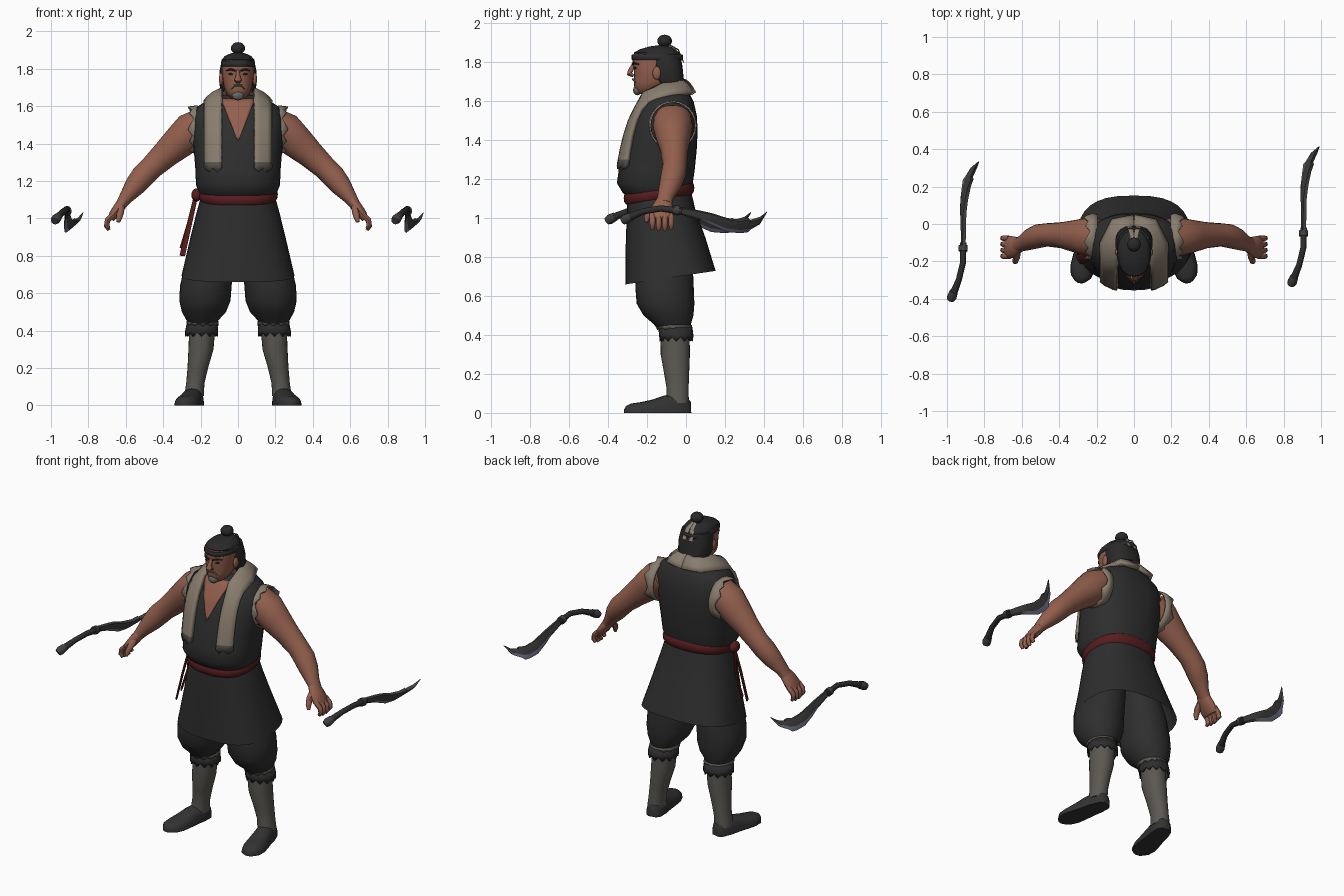
import bpy, bmesh, math
from mathutils import Vector as V

def mat(name, *c):
    m = bpy.data.materials.new(name)
    m.diffuse_color = (*c, 1)
    return m

SKIN = mat("skin", .29, .115, .075)
CLOTH = mat("dark cloth", .027, .027, .027)
SCARF = mat("beige cloth", .25, .205, .155)
SOCK = mat("grey sock", .105, .098, .083)
RED = mat("red sash", .1, .012, .013)
HAIR = mat("black hair", .022, .022, .023)
SHOE = mat("shoe leather", .034, .033, .033)
STEEL = mat("blue steel", .17, .18, .26)
BEARD = mat("grey beard", .13, .14, .12)
IRON = mat("dark iron", .055, .052, .05)

def loft(name, rings, mats, rule=None, mirror=False, closed=True, cap=True, solid=0, angle=45):
    """Skin a list of equal-length rings of points."""
    bm = bmesh.new()
    vs = [[bm.verts.new(p) for p in r] for r in rings]
    n = len(vs[0])
    for j in range(len(vs) - 1):
        for i in range(n if closed else n - 1):
            k = (i + 1) % n
            f = bm.faces.new((vs[j][i], vs[j][k], vs[j + 1][k], vs[j + 1][i]))
            f.material_index = rule(i, j) if rule else 0
    if cap:
        bm.faces.new(vs[0])
        bm.faces.new(vs[-1])
    bmesh.ops.recalc_face_normals(bm, faces=bm.faces)
    for f in bm.faces:
        f.smooth = True
    me = bpy.data.meshes.new(name)
    bm.to_mesh(me)
    bm.free()
    me.set_sharp_from_angle(angle=math.radians(angle))
    for m in (mats if isinstance(mats, list) else [mats]):
        me.materials.append(m)
    ob = bpy.data.objects.new(name, me)
    bpy.context.collection.objects.link(ob)
    if solid:
        s = ob.modifiers.new("thick", 'SOLIDIFY')
        s.thickness, s.offset = solid, 0
    if mirror:
        ob.modifiers.new("mirror", 'MIRROR').use_mirror_merge = False
    return ob

def spow(c, e):
    return math.copysign(abs(c) ** e, c)

def oval(z, hw, yf, yb, cx=0, n=2.4, seg=32, tilt=0, zig=0):
    """Horizontal superellipse ring between yf and yb."""
    out = []
    for i in range(seg):
        t = 2 * math.pi * i / seg
        y = (yf + yb) / 2 + (yb - yf) / 2 * spow(math.sin(t), 2 / n)
        out.append(V((cx + hw * spow(math.cos(t), 2 / n), y, z + tilt * (y + .31) + zig * (i % 2))))
    return out

def tube(name, pts, m, ref=(0, 1, 0), seg=14, **kw):
    """Tube through (x, y, z, ra, rb); ra lies along ref."""
    P = [V(p[:3]) for p in pts]
    rings = []
    for j, p in enumerate(pts):
        t = (P[min(j + 1, len(P) - 1)] - P[max(j - 1, 0)]).normalized()
        a = V(ref)
        a = (a - t * a.dot(t)).normalized()
        b = t.cross(a)
        ra, rb = p[3], p[-1]
        rings.append([P[j] + a * ra * math.cos(2 * math.pi * i / seg) + b * rb * math.sin(2 * math.pi * i / seg)
                      for i in range(seg)])
    return loft(name, rings, m, **kw)

def ball(name, c, r, m, **kw):
    rings = [[V((c[0] + r[0] * math.sin(a) * math.cos(t * math.pi / 8), c[1] + r[1] * math.sin(a) * math.sin(t * math.pi / 8),
                 c[2] + r[2] * math.cos(a))) for t in range(16)] for a in [.08 + k * (math.pi - .16) / 9 for k in range(10)]]
    return loft(name, rings, m, **kw)

# Vest torso
TORSO = [(1.10, .185, -.29, .015), (1.13, .205, -.325, .022), (1.18, .225, -.355, .035), (1.25, .227, -.345, .045),
         (1.35, .235, -.325, .055), (1.45, .245, -.30, .06), (1.53, .245, -.27, .055), (1.595, .22, -.232, .04),
         (1.635, .16, -.205, .02), (1.66, .09, -.18, 0)]
loft("vest", [oval(*r) for r in TORSO], CLOTH)

def chest(x, z, off):
    """Point just in front of the vest."""
    for a, b in zip(TORSO, TORSO[1:]):
        if a[0] <= z <= b[0]:
            k = (z - a[0]) / (b[0] - a[0])
            hw, yf, yb = (a[i] + (b[i] - a[i]) * k for i in (1, 2, 3))
            q = (1 - min(abs(x) / hw, 1) ** 2.4) ** (1 / 2.4)
            return V((x, (yf + yb) / 2 - (yb - yf) / 2 * q - off, z))

# Bare chest in the V neck
loft("bare_chest", [[chest((k - 4) / 4 * (.004 + (z - 1.42) * .4), z, .004) for k in range(9)]
                    for z in [1.42 + .022 * j for j in range(11)]], SKIN, closed=False, cap=False, solid=.006)

# Scarf: each ring runs from inner to outer edge
rows = [[chest(.088 + .088 * k / 4, z - (.02 * (k % 2) if j == 0 else 0), .012) for k in range(5)]
        for j, z in enumerate((1.27, 1.30, 1.35, 1.42, 1.5, 1.56))]
for a, b in [((.085, -.215, 1.64), (.175, -.19, 1.595)), ((.085, -.12, 1.685), (.175, -.1, 1.625)),
             ((.066, -.04, 1.70), (.115, .02, 1.64)), ((0, -.012, 1.705), (0, .042, 1.64))]:
    rows.append([V(a).lerp(V(b), k / 4) + V((0, 0, .012 * math.sin(k * math.pi / 4))) for k in range(5)])
loft("scarf", rows, [SCARF, SOCK], rule=lambda i, j: int(j == 0), closed=False, cap=False, solid=.024, mirror=True)

# Skirt of the coat and sash
loft("coat_skirt", [oval(1.13, .19, -.30, .02, tilt=.1), oval(1.0, .225, -.305, .05, tilt=.1), oval(.85, .26, -.31, .1, tilt=.12),
                    oval(.66, .302, -.312, .152, n=2.7, tilt=.15)], CLOTH, cap=False)
loft("sash", [oval(z, .205 + d, -.312 - d, .035 + d, tilt=.15) for z, d in
              ((1.07, -.005), (1.085, .006), (1.105, .008), (1.12, .005), (1.14, -.005))], RED)
ball("sash_knot", (-.222, -.17, 1.125), (.028, .04, .035), RED)
for k, (y, z) in enumerate(((-.19, .80), (-.14, .84))):
    tube("sash_tail_%d" % k, [(-.225, -.165, 1.12, .018, .008), (-.26, y + .01, .97, .026, .007), (-.298, y, z, .03, .006)],
         RED, ref=(.5, -.86, 0), seg=8)

# Legs: baggy trousers, ragged cuffs, socks, shoes
def leg(z, cx, cy, rx, ry, **kw):
    return oval(z, rx, cy - ry, cy + ry, cx, n=2.1, seg=24, **kw)

loft("trousers", [leg(.95, .11, -.11, .105, .12), leg(.75, .155, -.11, .13, .145), leg(.64, .172, -.11, .138, .15),
                  leg(.56, .177, -.105, .137, .148), leg(.50, .182, -.09, .118, .128), leg(.455, .19, -.07, .085, .095),
                  leg(.435, .19, -.065, .075, .085)], CLOTH, mirror=True)
loft("trouser_fray", [leg(.452, .19, -.062, .082, .09), leg(.425, .19, -.058, .082, .088, zig=.012)], SOCK,
     cap=False, solid=.006, mirror=True)
loft("trouser_cuff", [leg(.44, .192, -.055, .078, .084), leg(.40, .194, -.05, .084, .084),
                      leg(.368, .195, -.05, .085, .082, zig=.022)], CLOTH, cap=False, solid=.008, mirror=True)
loft("sock", [leg(.43, .19, -.057, .07, .075), leg(.3, .198, -.055, .067, .075), leg(.2, .215, -.048, .055, .064),
              leg(.12, .228, -.043, .049, .056), leg(.05, .235, -.045, .052, .06)], SOCK, mirror=True)
heel, fwd, side = V((.222, .022, 0)), V((.2, -.98, 0)), V((.98, .2, 0))
loft("shoe", [[heel + fwd * d + side * w * spow(math.cos(t), .8) + V((0, 0, max(0, h * spow(math.sin(t), .8))))
               for t in [2 * math.pi * i / 20 for i in range(20)]]
              for d, w, h in ((0, .025, .06), (.02, .045, .085), (.08, .056, .095), (.14, .058, .088), (.2, .064, .068),
                              (.26, .067, .055), (.31, .055, .048), (.335, .03, .036), (.345, .012, .02))], SHOE, mirror=True)

# Arms and hands
tube("arm", [(.19, -.07, 1.51, .10, .085), (.25, -.068, 1.47, .102, .10), (.31, -.065, 1.412, .088, .092), (.385, -.06, 1.345, .07, .076),
             (.465, -.058, 1.27, .062, .064), (.51, -.065, 1.225, .064, .064), (.55, -.08, 1.175, .058, .057),
             (.60, -.105, 1.11, .042, .037), (.625, -.112, 1.075, .04, .03)], SKIN, mirror=True, seg=18)
tube("palm", [(.605, -.11, 1.10, .036, .03), (.635, -.12, 1.06, .054, .03), (.665, -.125, 1.02, .062, .026),
              (.68, -.125, .995, .055, .018)], SKIN, mirror=True)
for k in range(4):
    y = -.172 + .032 * k
    d = .008 * (k in (1, 2))
    tube("finger_%d" % k, [(.668, y, 1.02, .015), (.698, y, .99, .015), (.702, y, .965 - d, .014), (.69, y, .945 - d, .009)],
         SKIN, seg=8, mirror=True)
tube("thumb", [(.625, -.14, 1.07, .02), (.628, -.18, 1.035, .019), (.635, -.2, 1.005, .016), (.64, -.205, .98, .009)],
     SKIN, seg=8, mirror=True)

# Frayed armholes
def armhole(x, ry, rz, jag=0):
    return [V((x + jag * ((i * 2) % 5 - 2), -.068 + ry * math.cos(i * math.pi / 12), 1.475 + rz * math.sin(i * math.pi / 12)))
            for i in range(24)]
loft("armhole_fray", [armhole(.195, .118, .122), armhole(.225, .12, .124), armhole(.252, .116, .122, .008)], SCARF,
     cap=False, solid=.008, mirror=True)

# Neck, head and face
tube("neck", [(0, -.09, 1.57, .075), (0, -.10, 1.64, .066), (0, -.13, 1.70, .062)], SKIN)
loft("head", [oval(z, hw, yf, yb, n=2.2, seg=24) for z, hw, yf, yb in
              ((1.637, .025, -.235, -.18), (1.645, .04, -.25, -.15), (1.67, .062, -.265, -.11), (1.70, .075, -.268, -.08),
               (1.75, .083, -.266, -.06), (1.80, .086, -.275, -.05), (1.84, .082, -.272, -.05), (1.862, .06, -.245, -.07))], SKIN)
tube("nose", [(0, -.268, 1.79, .008, .01), (0, -.286, 1.755, .013, .014), (0, -.292, 1.742, .02, .014), (0, -.27, 1.73, .016, .008)],
     SKIN, ref=(1, 0, 0), seg=10)
ball("ear", (.09, -.15, 1.745), (.012, .022, .034), SKIN, mirror=True)
ball("eye", (.036, -.259, 1.772), (.014, .008, .006), HAIR, mirror=True)
tube("eyebrow", [(.014, -.275, 1.79, .005), (.04, -.268, 1.797, .006), (.064, -.243, 1.79, .003)], HAIR, ref=(0, 0, 1), seg=6, mirror=True)
tube("moustache", [(0, -.272, 1.713, .006), (.02, -.268, 1.71, .006), (.036, -.255, 1.69, .004)], BEARD, ref=(0, 0, 1), seg=6, mirror=True)
ball("goatee", (0, -.25, 1.657), (.032, .022, .026), BEARD)

# Hair, headband, topknot and ribbon
loft("hair_cap", [oval(z, hw, yf, yb, n=2.1, seg=24) for z, hw, yf, yb in
                  ((1.835, .088, -.262, -.03), (1.85, .087, -.268, -.035), (1.868, .07, -.235, -.055), (1.882, .04, -.185, -.08),
                   (1.888, .01, -.14, -.12))], HAIR)
loft("back_hair", [oval(1.675, .09, -.15, -.005, seg=24, zig=.022), oval(1.72, .1, -.175, -.012, seg=24),
                   oval(1.78, .1, -.185, -.018, seg=24), oval(1.84, .088, -.2, -.03, seg=24)], HAIR)
loft("headband", [oval(z, .088 + d, -.277 - d, -.02 + d, n=2.2, seg=24) for z, d in
                  ((1.813, 0), (1.818, .004), (1.836, .004), (1.841, 0))], CLOTH)
tube("topknot_base", [(0, -.115, 1.87, .028), (0, -.112, 1.9, .02)], HAIR, ref=(1, 0, 0))
ball("topknot", (0, -.11, 1.91), (.038, .038, .032), HAIR)
for s in (-1, 1):
    tube("ribbon_tail", [(.006 * s, -.085, 1.89, .01, .004), (.016 * s, -.04, 1.865, .013, .004), (.024 * s, -.012, 1.80, .014, .003)],
         SCARF, ref=(1, 0, 0), seg=6)

# Two curved swords: grip, bands, and blade sections of (y, x, z, half width, twist)
BLADE = [(-.12, -.915, 1.04, .018, 20), (0, -.915, 1.01, .026, 20), (.06, -.917, .99, .033, 22), (.13, -.912, .963, .038, 26),
         (.2, -.90, .955, .038, 32), (.24, -.89, .962, .042, 36), (.25, -.887, .963, .029, 38), (.3, -.86, .985, .021, 42),
         (.335, -.83, 1.03, .003, 45)]
for name, dx, dy in (("left", 0, 0), ("right", 1.82, .08)):
    secs = []
    for y, x, z, w, a in BLADE:
        c, a = V((x, y, z)), math.radians(a)
        u, n = V((math.sin(a), 0, math.cos(a))), V((-math.cos(a), 0, math.sin(a)))
        t = min(.009, w * .5)
        secs.append([c + u * w + n * t, c - u * w * .35 + n * t, c - u * w, c - u * w * .35 - n * t, c + u * w - n * t])
    parts = [loft(name + "_blade", secs, [IRON, STEEL], rule=lambda i, j: int(i in (1, 2) and j > 0), angle=25),
             tube(name + "_grip", [(-.965, -.37, 1.005, .02), (-.937, -.3, 1.035, .016), (-.915, -.21, 1.05, .016),
                                   (-.913, -.1, 1.035, .018)], CLOTH, ref=(0, 0, 1), seg=12),
             tube(name + "_pommel", [(-.982, -.405, .985, .02), (-.974, -.39, .995, .026), (-.963, -.362, 1.008, .022)],
                  IRON, ref=(0, 0, 1), seg=12),
             tube(name + "_collar", [(-.914, -.145, 1.043, .024), (-.914, -.115, 1.038, .025)], IRON, ref=(0, 0, 1), seg=12)]
    for p in parts:
        p.location = (dx, dy, 0)
